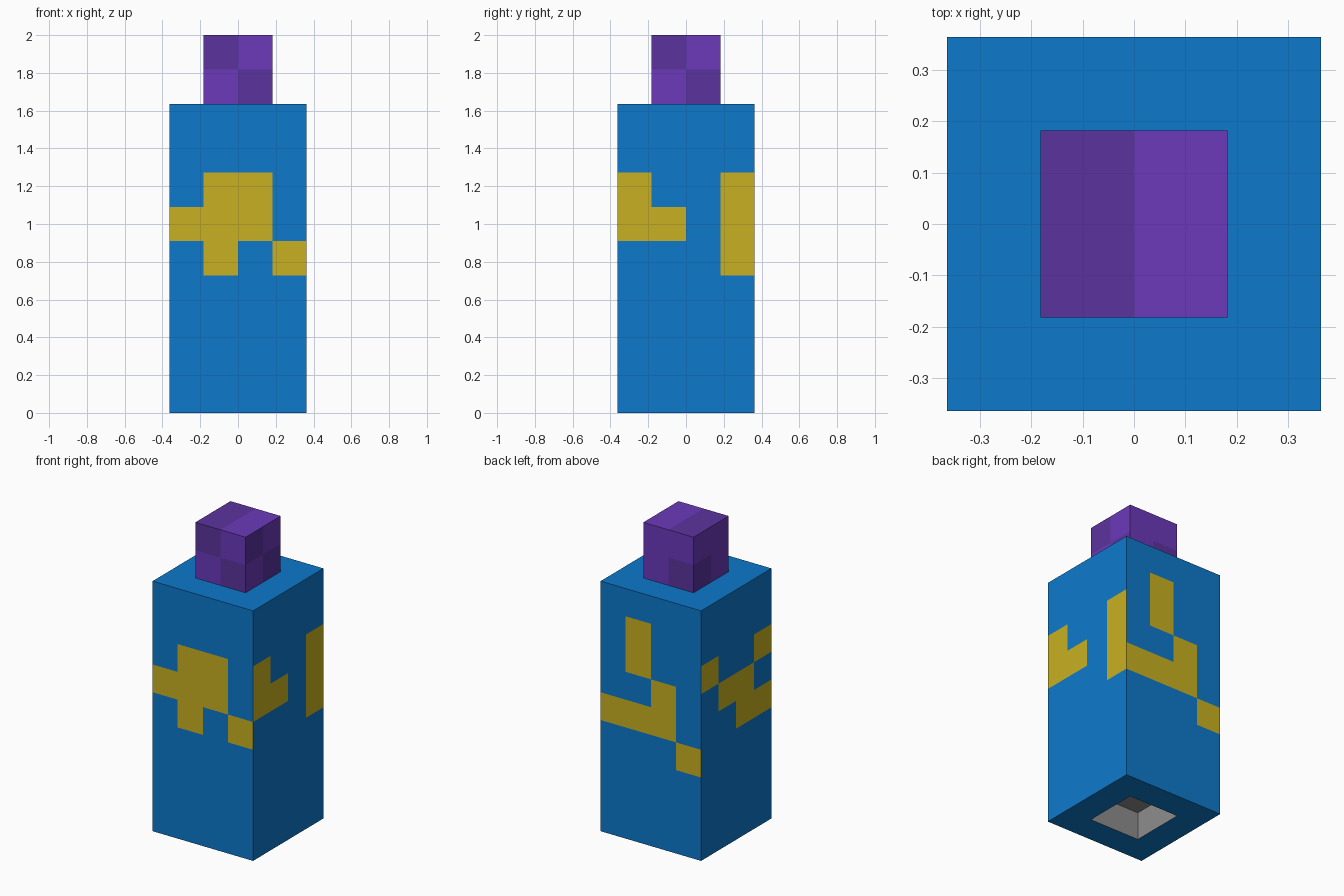
import bpy, bmesh
from mathutils import Vector

if "Cube" in bpy.data.objects:
    bpy.data.objects.remove(bpy.data.objects["Cube"])

U = 2 / 11  # one grid cell


def material(name, rgb):
    m = bpy.data.materials.new(name)
    m.diffuse_color = (*rgb, 1)
    m.use_nodes = True
    m.node_tree.nodes["Principled BSDF"].inputs["Base Color"].default_value = m.diffuse_color
    return m


blue = material("blue", (0.004, 0.191, 0.597))
yellow = material("yellow", (0.584, 0.434, 0.015))
light_purple = material("light purple", (0.147, 0.041, 0.491))
dark_purple = material("dark purple", (0.105, 0.033, 0.342))
grey = material("grey", (0.27, 0.27, 0.27))

X, Y, Z = Vector((1, 0, 0)), Vector((0, 1, 0)), Vector((0, 0, 1))
SIDES = {"front": X, "right": Y, "back": -X, "left": -Y}  # rightward axis of each side


def cell(bm, corner, a, b, mat):
    pts = (corner, corner + a, corner + a + b, corner + b)
    bm.faces.new([bm.verts.new(p * U) for p in pts]).material_index = mat


def block(name, n, rows, z0, mats, patterns, top_row, cap):
    """Square block of grid cells; patterns are read top row first, # is the second colour.
    cap(i, j, is_top) gives the colour of an end cell, or None for an opening."""
    bm = bmesh.new()
    for side, right in SIDES.items():
        out = right.cross(Z)
        for r in range(rows):
            for c in range(n):
                k = top_row - r
                pat = patterns[side]
                mat = int(0 <= k < len(pat) and pat[k][c] == "#")
                cell(bm, out * n / 2 + right * (c - n / 2) + Z * (z0 + r), right, Z, mat)
    for i in range(n):
        for j in range(n):
            base = Vector((i - n / 2, j - n / 2, z0))
            for is_top in (True, False):
                mat = cap(i, j, is_top)
                if mat is not None:
                    a, b = (X, Y) if is_top else (Y, X)
                    cell(bm, base + Z * rows * is_top, a, b, mat)
    bmesh.ops.remove_doubles(bm, verts=bm.verts, dist=1e-4)
    return finish(name, bm, mats)


def finish(name, bm, mats):
    mesh = bpy.data.meshes.new(name)
    bm.to_mesh(mesh)
    bm.free()
    for m in mats:
        mesh.materials.append(m)
    obj = bpy.data.objects.new(name, mesh)
    bpy.context.collection.objects.link(obj)
    return obj


# Tall body with yellow patches and a square opening underneath
patches = {
    "front": ["....", ".##.", "###.", ".#.#", "...."],
    "right": ["....", "#..#", "##.#", "...#", "...."],
    "back": [".#..", ".#..", "..#.", "###.", "...#"],
    "left": ["....", "#..#", ".##.", "..##", "...."],
}
block("body", 4, 9, 0, (blue, yellow), patches, 7,
      lambda i, j, top: 0 if top or i in (0, 3) or j in (0, 3) else None)

# Small checkered block on top
checks = {
    "front": ["#.", ".#"],
    "right": ["#.", ".#"],
    "back": ["..", ".#"],
    "left": ["..", "#."],
}
block("top_block", 2, 2, 9, (light_purple, dark_purple), checks, 1,
      lambda i, j, top: int(i == 0) if top else None)

# Grey lining of the opening in the base, faces turned inward
bm = bmesh.new()
for right in SIDES.values():
    cell(bm, right.cross(Z) - right, Z, right * 2, 0)
cell(bm, Vector((-1, -1, 1)), Y * 2, X * 2, 0)
bmesh.ops.remove_doubles(bm, verts=bm.verts, dist=1e-4)
finish("base_socket", bm, (grey,))
